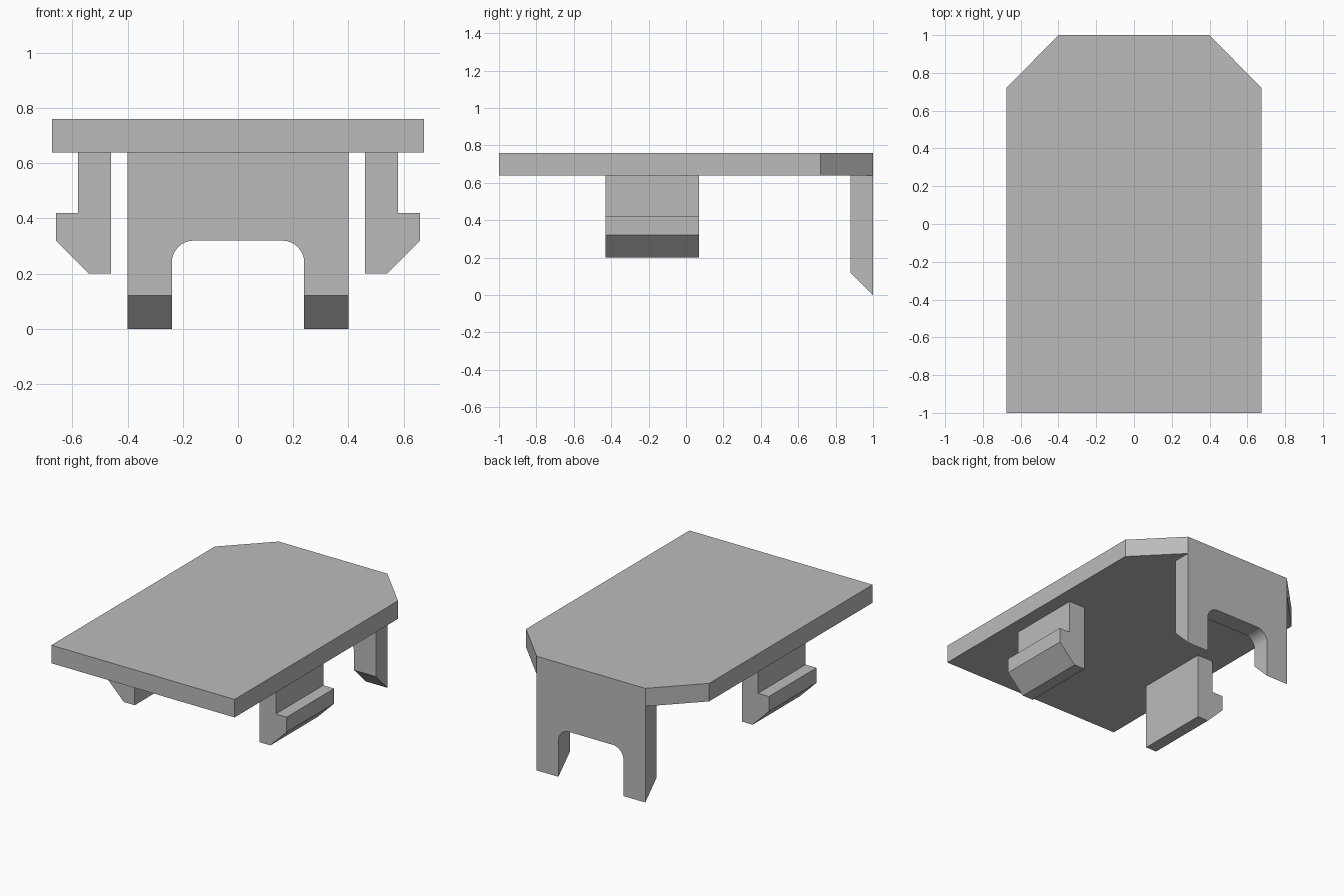
import bpy
import bmesh
from math import sin, cos, pi
from mathutils import Vector

cube = bpy.data.objects.get("Cube")
if cube:
    bpy.data.objects.remove(cube, do_unlink=True)

grey = bpy.data.materials.new("plain grey")
grey.use_nodes = True
colour = (0.5, 0.5, 0.5, 1)
grey.diffuse_color = colour
grey.node_tree.nodes["Principled BSDF"].inputs["Base Color"].default_value = colour


def extrude_profile(name, points, offset, adjust=None):
    """Make a solid by extruding a closed outline along offset."""
    bm = bmesh.new()
    face = bm.faces.new([bm.verts.new(p) for p in points])
    result = bmesh.ops.extrude_face_region(bm, geom=[face], use_keep_orig=True)
    moved = [g for g in result["geom"] if isinstance(g, bmesh.types.BMVert)]
    bmesh.ops.translate(bm, verts=moved, vec=Vector(offset))
    if adjust:
        adjust(bm)
    bmesh.ops.recalc_face_normals(bm, faces=bm.faces)
    mesh = bpy.data.meshes.new(name)
    bm.to_mesh(mesh)
    bm.free()
    mesh.materials.append(grey)
    obj = bpy.data.objects.new(name, mesh)
    bpy.context.collection.objects.link(obj)
    return obj


def mirrored(half):
    """Close a right-hand outline with its mirror image in x."""
    return half + [(-x, y) for x, y in reversed(half)]


# Cover plate with two cut corners at the back
plate = mirrored([(0.675, -1), (0.675, 0.72), (0.4, 1)])
extrude_profile("cover_plate", [(x, y, 0.64) for x, y in plate], (0, 0, 0.12))

# Snap hooks under both sides
hook = [(0.46, 0.64), (0.58, 0.64), (0.58, 0.42), (0.66, 0.42),
        (0.66, 0.32), (0.54, 0.2), (0.46, 0.2)]
for side, sign in (("left", 1), ("right", -1)):
    extrude_profile(side + "_snap_hook",
                    [(sign * x, -0.43, z) for x, z in hook], (0, 0.5, 0))


# Back wall with a rounded notch, its two feet bevelled on the inside
def bevel_feet(bm):
    for v in bm.verts:
        if v.co.z < 0.01 and v.co.y < 0.9:
            v.co.z = 0.12


steps, radius = 8, 0.08
arc = [(0.16 + radius * cos(a), 0.24 + radius * sin(a))
       for a in (i * pi / 2 / steps for i in range(steps + 1))]
wall = mirrored([(0.4, 0.64), (0.4, 0), (0.24, 0)] + arc)
back = extrude_profile("back_wall", [(x, 0.88, z) for x, z in wall],
                       (0, 0.12, 0), bevel_feet)

# Smooth only the rounded notch corners
bpy.context.view_layer.objects.active = back
back.select_set(True)
bpy.ops.object.shade_smooth_by_angle(angle=pi / 6)
